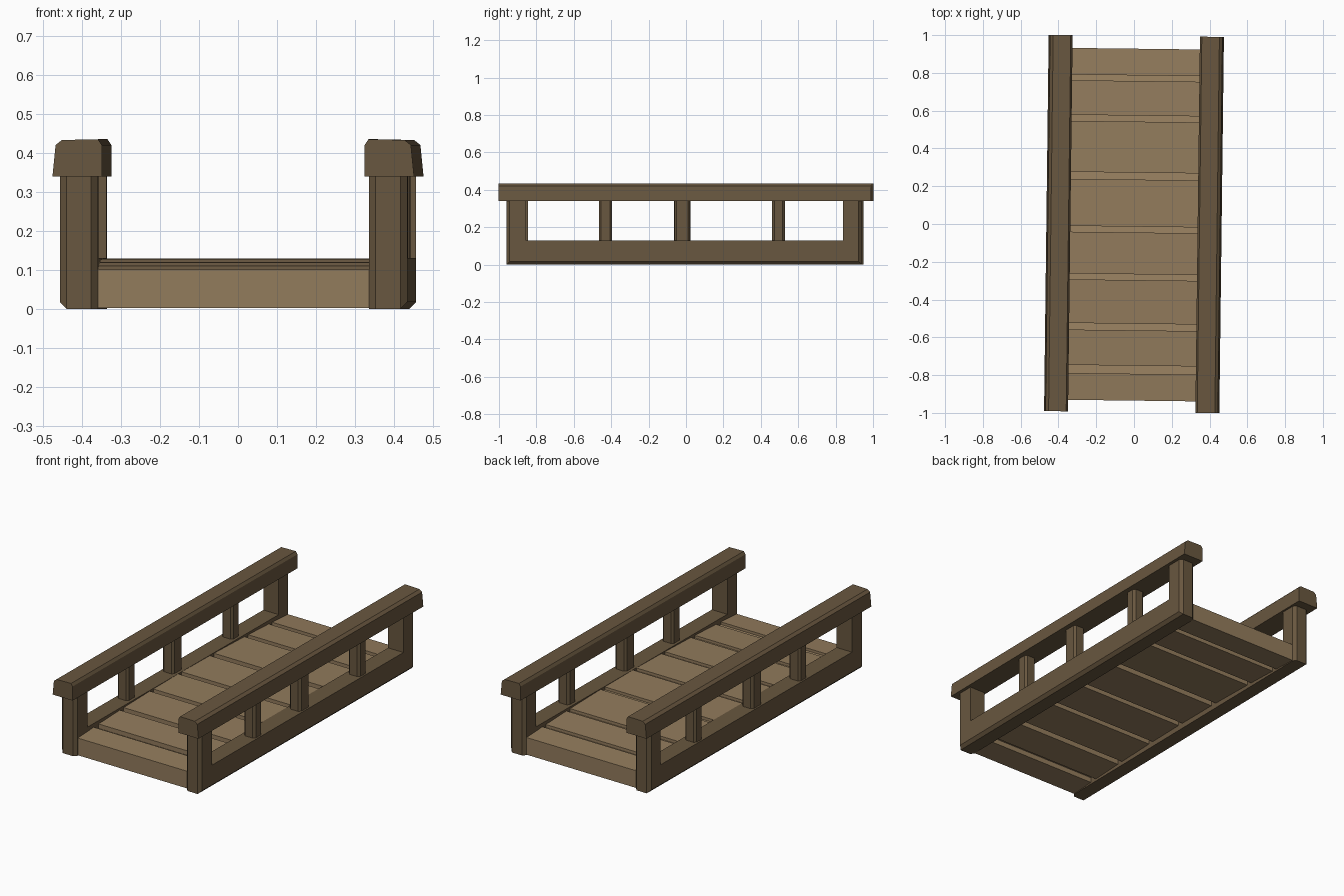
import bpy, bmesh, math
from mathutils import Matrix, Vector

if "Cube" in bpy.data.objects:
    bpy.data.objects.remove(bpy.data.objects["Cube"])

TWIST = Matrix.Rotation(math.radians(-0.7), 4, 'Z')   # bridge sits slightly askew


def material(name, rgb):
    m = bpy.data.materials.new(name)
    m.diffuse_color = (*rgb, 1)
    m.use_nodes = True
    m.node_tree.nodes["Principled BSDF"].inputs["Base Color"].default_value = m.diffuse_color
    return m


DARK = material("dark_wood", (0.14, 0.095, 0.05))
LIGHT = material("plank_wood", (0.29, 0.2, 0.108))


def prism(name, outline, axis, a, b, mat, side=1, bevel=None, width=0.012):
    """Extrude a 2D outline along an axis; side=-1 mirrors in x."""
    bm = bmesh.new()

    def place(p, t):
        return {'x': (t, p[0], p[1]), 'y': (p[0], t, p[1]), 'z': (p[0], p[1], t)}[axis]

    lo = [bm.verts.new(place(p, a)) for p in outline]
    hi = [bm.verts.new(place(p, b)) for p in outline]
    n = len(outline)
    bm.faces.new(lo)
    bm.faces.new(hi[::-1])
    for i in range(n):
        j = (i + 1) % n
        bm.faces.new((lo[i], hi[i], hi[j], lo[j]))
    bmesh.ops.recalc_face_normals(bm, faces=bm.faces)
    if bevel:
        edges = [e for e in bm.edges if bevel(e.verts[0].co, e.verts[1].co)]
        bmesh.ops.bevel(bm, geom=edges, offset=width, segments=1, affect='EDGES')
    for v in bm.verts:
        v.co.x *= side
        v.co = TWIST @ v.co
    bmesh.ops.recalc_face_normals(bm, faces=bm.faces)
    me = bpy.data.meshes.new(name)
    bm.to_mesh(me)
    bm.free()
    me.materials.append(mat)
    ob = bpy.data.objects.new(name, me)
    bpy.context.collection.objects.link(ob)
    return ob


# Side frames (sill and end posts), handrails and balusters
RAIL = [(0.337, 0.34), (0.337, 0.42), (0.347, 0.435), (0.44, 0.433), (0.456, 0.42), (0.464, 0.34)]
FRAME = [(-0.955, 0), (0.945, 0), (0.945, 0.345), (0.845, 0.345),
         (0.845, 0.13), (-0.85, 0.13), (-0.85, 0.345), (-0.955, 0.345)]


def frame_edge(p, q):
    upright = abs(p.z - q.z) > 0.3                       # corners of the end posts
    bottom = p.z + q.z < 0.001 and p.x + q.x > 0.88      # lower outer edge
    return upright or bottom


for label, s in (("right", 1), ("left", -1)):
    prism(label + "_side_frame", FRAME, 'x', 0.348, 0.446, DARK, s, frame_edge, 0.017)
    prism(label + "_handrail", RAIL, 'y', -0.996, 0.996, DARK, s)
    for i, (y, w) in enumerate(((-0.43, 0.07), (-0.02, 0.085), (0.495, 0.068))):
        h, c = w / 2, 0.012
        x0, x1 = 0.4 - 0.036, 0.4 + 0.036
        y -= -0.005 * s
        post = [(x0 + c, y - h), (x1 - c, y - h), (x1, y - h + c), (x1, y + h - c),
                (x1 - c, y + h), (x0 + c, y + h), (x0, y + h - c), (x0, y - h + c)]
        prism(f"{label}_baluster_{i + 1}", post, 'z', 0.125, 0.345, DARK, s)


# Gently arched deck: wide planks with recessed slats in the joints
def deck_top(y):
    return 0.129 - 0.029 * (y / 0.94) ** 2


JOINTS = [(-0.793, -0.75), (-0.563, -0.528), (-0.297, -0.266), (-0.045, -0.014),
          (0.235, 0.272), (0.542, 0.574), (0.757, 0.787)]
starts = [-0.935] + [b for a, b in JOINTS]
ends = [a for a, b in JOINTS] + [0.928]
for i, (y0, y1) in enumerate(zip(starts, ends)):
    t0, t1 = deck_top(y0), deck_top(y1)
    prism(f"plank_{i + 1}", [(y0, t0 - 0.098), (y1, t1 - 0.098), (y1, t1), (y0, t0)],
          'x', -0.352, 0.352, LIGHT)
for i, (y0, y1) in enumerate(JOINTS):
    t = deck_top((y0 + y1) / 2)
    y0, y1 = y0 - 0.004, y1 + 0.004
    prism(f"joint_slat_{i + 1}", [(y0, t - 0.07), (y1, t - 0.07), (y1, t - 0.025), (y0, t - 0.015)],
          'x', -0.351, 0.351, LIGHT)
